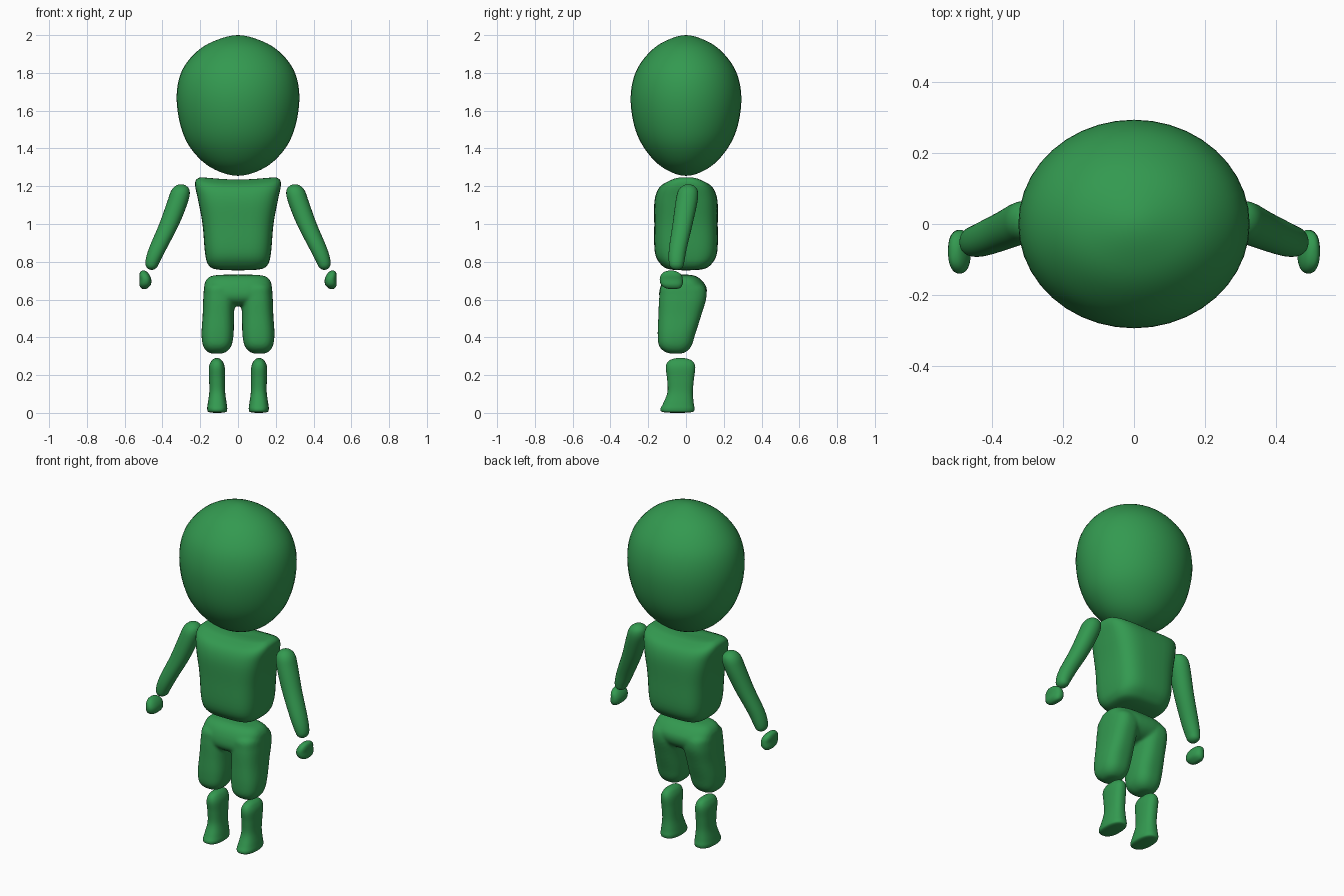
import bpy
import bmesh
from math import cos, sin, tau, copysign
from mathutils import Vector

old_cube = bpy.data.objects.get("Cube")
if old_cube:
    bpy.data.objects.remove(old_cube, do_unlink=True)

COLOUR = (0.033, 0.32, 0.08, 1)
green = bpy.data.materials.new("leaf green")
green.use_nodes = True
green.diffuse_color = COLOUR
green.node_tree.nodes["Principled BSDF"].inputs["Base Color"].default_value = COLOUR

SEGMENTS = 40
STEPS = 5


def blend(a, b, c, d, t):
    """Smooth curve through b and c, guided by a and d."""
    return 0.5 * (2 * b + (c - a) * t + (2 * a - 5 * b + 4 * c - d) * t * t
                  + (3 * b - a - 3 * c + d) * t * t * t)


def flip_tip(tip, neighbour):
    """Continue the outline through a closed tip, so that the end is a dome."""
    z, cx, cy, rx, ry = neighbour
    return Vector((z, 2 * tip[1] - cx, 2 * tip[2] - cy, -rx, -ry))


def squash(value, power):
    return copysign(abs(value) ** (2 / power), value)


def loft(bm, stations, power=2):
    """Skin stations of (z, centre x, centre y, radius x, radius y); both ends are tips."""
    points = [Vector(s) for s in stations]
    points = [flip_tip(points[0], points[1])] + points + [flip_tip(points[-1], points[-2])]
    sections = []
    for i in range(1, len(points) - 2):
        for step in range(STEPS):
            sections.append(blend(*points[i - 1:i + 3], step / STEPS))
    rings = []
    for z, cx, cy, rx, ry in sections[1:]:
        rings.append([bm.verts.new((cx + rx * squash(cos(tau * k / SEGMENTS), power),
                                    cy + ry * squash(sin(tau * k / SEGMENTS), power), z))
                      for k in range(SEGMENTS)])
    for low, high in zip(rings, rings[1:]):
        for k in range(SEGMENTS):
            n = (k + 1) % SEGMENTS
            bm.faces.new((low[k], low[n], high[n], high[k]))
    for ring, end in ((rings[0], points[1]), (rings[-1], points[-2])):
        tip = bm.verts.new((end[1], end[2], end[0]))
        for k in range(SEGMENTS):
            bm.faces.new((ring[k], ring[(k + 1) % SEGMENTS], tip))


def finish(name, bm, mirrored=False):
    bmesh.ops.recalc_face_normals(bm, faces=bm.faces)
    for face in bm.faces:
        face.smooth = True
    mesh = bpy.data.meshes.new(name)
    bm.to_mesh(mesh)
    bm.free()
    mesh.materials.append(green)
    part = bpy.data.objects.new(name, mesh)
    bpy.context.collection.objects.link(part)
    if mirrored:
        part.modifiers.new("both sides", "MIRROR").use_axis[0] = True
    return part


def simple_part(name, stations, power=2, mirrored=False):
    bm = bmesh.new()
    loft(bm, stations, power)
    return finish(name, bm, mirrored)


# Head: large egg, narrower at the chin
simple_part("head", [
    (1.255, 0, 0, 0, 0), (1.3, 0, 0, 0.145, 0.125), (1.4, 0, 0, 0.25, 0.22),
    (1.52, 0, 0, 0.304, 0.274), (1.67, 0, 0, 0.325, 0.293), (1.8, 0, 0, 0.302, 0.268),
    (1.9, 0, 0, 0.232, 0.202), (1.965, 0, 0, 0.135, 0.117), (2, 0, 0, 0, 0)])

# Torso: tapered block with sharp shoulders and a sagging neckline
bm = bmesh.new()
loft(bm, [
    (0.755, 0, 0, 0, 0), (0.76, 0, 0, 0.115, 0.085), (0.785, 0, 0, 0.158, 0.132),
    (0.85, 0, 0, 0.175, 0.165), (1, 0, 0, 0.188, 0.168), (1.13, 0, 0, 0.212, 0.166),
    (1.205, 0, 0, 0.227, 0.14), (1.24, 0, 0, 0.215, 0.085), (1.25, 0, 0, 0.16, 0.045),
    (1.25, 0, 0, 0, 0)], 3.4)
for v in bm.verts:
    if v.co.z > 1.1:
        v.co.z -= 0.1 * (v.co.z - 1.1) * max(0, 1 - (v.co.x / 0.2) ** 2)
finish("torso", bm)

# Shorts: hip block fused with two leaning thighs
bm = bmesh.new()
loft(bm, [
    (0.565, 0, -0.025, 0, 0), (0.575, 0, -0.025, 0.12, 0.08), (0.61, 0, -0.02, 0.172, 0.12),
    (0.66, 0, -0.014, 0.18, 0.124), (0.705, 0, -0.018, 0.168, 0.098),
    (0.728, 0, -0.02, 0.125, 0.06), (0.732, 0, -0.02, 0, 0)], 2.8)
for side in (-1, 1):
    thigh = [
        (0.313, 0.112, -0.055, 0, 0), (0.32, 0.112, -0.055, 0.045, 0.05),
        (0.355, 0.11, -0.057, 0.075, 0.086), (0.42, 0.108, -0.05, 0.085, 0.1),
        (0.52, 0.104, -0.032, 0.083, 0.114), (0.62, 0.1, -0.016, 0.083, 0.125),
        (0.68, 0.096, -0.018, 0.074, 0.105), (0.71, 0.09, -0.018, 0, 0)]
    loft(bm, [(z, side * cx, cy, rx, ry) for z, cx, cy, rx, ry in thigh], 2.6)
shorts = finish("shorts", bm)
fuse = shorts.modifiers.new("fuse", "REMESH")
fuse.mode = "VOXEL"
fuse.voxel_size = 0.008
fuse.use_smooth_shade = True
soften = shorts.modifiers.new("soften", "SMOOTH")
soften.factor = 0.5
soften.iterations = 8

# Arms: slim capsules leaning outward and forward
simple_part("arms", [
    (0.757, 0.458, -0.05, 0, 0), (0.768, 0.457, -0.05, 0.025, 0.03),
    (0.8, 0.452, -0.05, 0.038, 0.041), (0.87, 0.425, -0.043, 0.047, 0.047),
    (1, 0.364, -0.018, 0.053, 0.053), (1.12, 0.319, 0.003, 0.055, 0.058),
    (1.175, 0.305, 0.01, 0.049, 0.052), (1.202, 0.302, 0.012, 0.028, 0.03),
    (1.21, 0.302, 0.012, 0, 0)], 2.1, True)

# Hands: small mitts pointing forward
simple_part("hands", [
    (0.655, 0.495, -0.07, 0, 0), (0.66, 0.496, -0.07, 0.016, 0.036),
    (0.678, 0.492, -0.075, 0.03, 0.056), (0.705, 0.49, -0.078, 0.031, 0.061),
    (0.73, 0.495, -0.078, 0.027, 0.054), (0.748, 0.5, -0.08, 0.016, 0.032),
    (0.754, 0.5, -0.08, 0, 0)], 2.4, True)

# Shins: flat-soled, flaring forward into the toes
simple_part("shins", [
    (0, 0.11, -0.045, 0, 0), (0.004, 0.11, -0.045, 0.044, 0.076),
    (0.02, 0.11, -0.045, 0.053, 0.09), (0.05, 0.11, -0.04, 0.05, 0.081),
    (0.11, 0.11, -0.031, 0.042, 0.067), (0.18, 0.111, -0.029, 0.042, 0.071),
    (0.24, 0.112, -0.029, 0.042, 0.078), (0.272, 0.112, -0.029, 0.031, 0.066),
    (0.287, 0.112, -0.029, 0.015, 0.036), (0.29, 0.112, -0.029, 0, 0)], 2.4, True)
